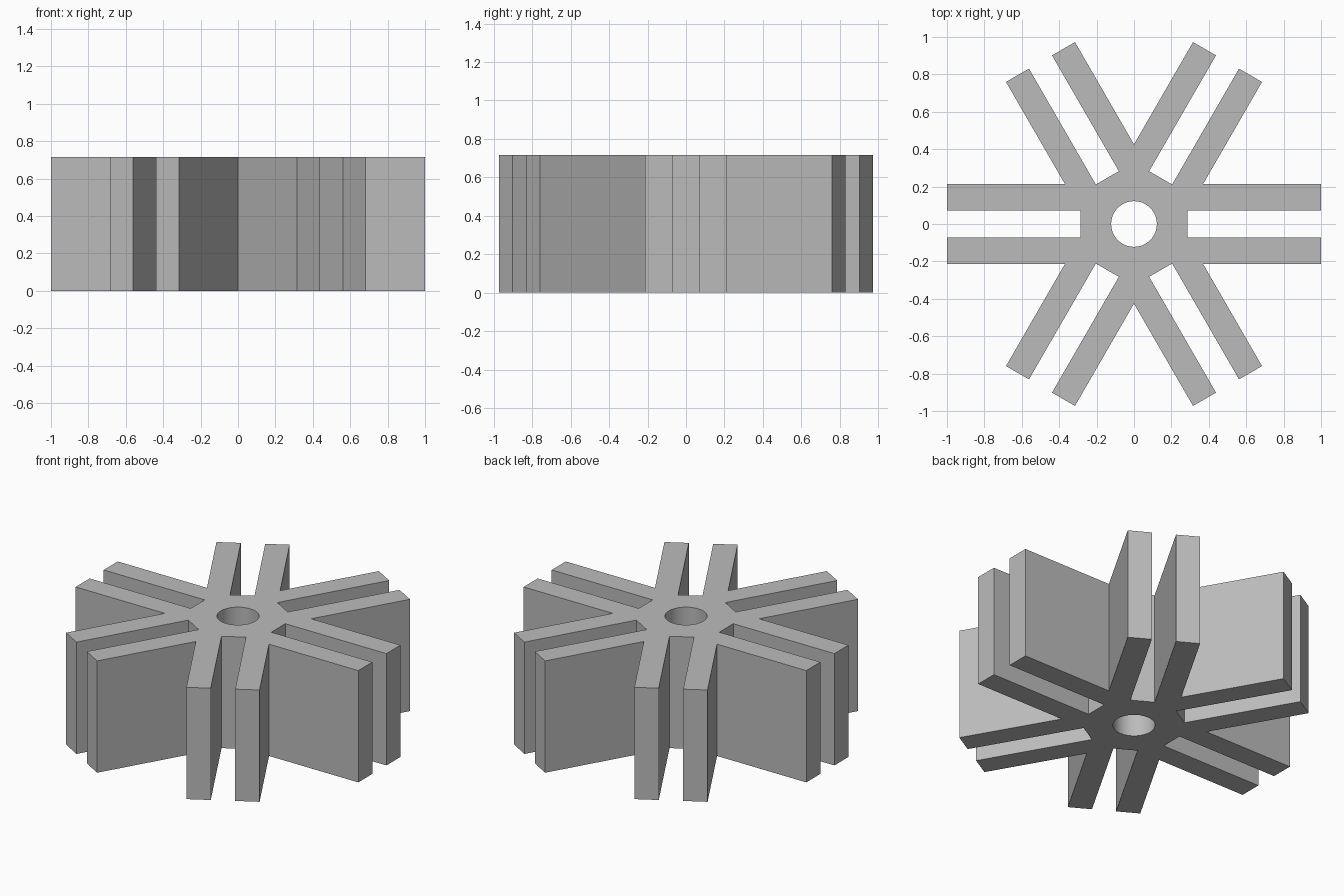
import bpy
import bmesh
from math import cos, sin, radians, tau
from mathutils import Matrix, Vector

if "Cube" in bpy.data.objects:
    bpy.data.objects.remove(bpy.data.objects["Cube"], do_unlink=True)

HEIGHT = 0.715
ARMS = 6
FIN_OUTER = 0.213     # half width of a pair of fins
SLOT = 0.071          # half width of the slot between them
SLOT_FLOOR = 0.285
BORE = 0.122
BORE_SIDES = 64

# Material
grey = bpy.data.materials.new("plain grey")
grey.use_nodes = True
colour = (0.5, 0.5, 0.5, 1)
grey.diffuse_color = colour
grey.node_tree.nodes["Principled BSDF"].inputs["Base Color"].default_value = colour

# Outline of one pair of fins, ending at the valley before the next pair
valley = FIN_OUTER / sin(radians(30))
sector = [(1, -FIN_OUTER), (1, -SLOT), (SLOT_FLOOR, -SLOT),
          (SLOT_FLOOR, SLOT), (1, SLOT), (1, FIN_OUTER),
          (valley * cos(radians(30)), FIN_OUTER)]
outline = []
for k in range(ARMS):
    turn = Matrix.Rotation(k * tau / ARMS, 3, 'Z')
    outline += [turn @ Vector((x, y, 0)) for x, y in sector]
bore = [Vector((BORE * cos(a * tau / BORE_SIDES), BORE * sin(a * tau / BORE_SIDES), 0))
        for a in range(BORE_SIDES)]

# Fill the profile around the bore and extrude it upwards
bm = bmesh.new()
for loop in (outline, bore):
    verts = [bm.verts.new(p) for p in loop]
    for i, v in enumerate(verts):
        bm.edges.new((v, verts[i - 1]))
bmesh.ops.triangle_fill(bm, edges=bm.edges[:], use_beauty=True, normal=(0, 0, 1))
result = bmesh.ops.extrude_face_region(bm, geom=bm.faces[:], use_keep_orig=True)
top = [g for g in result["geom"] if isinstance(g, bmesh.types.BMVert)]
bmesh.ops.translate(bm, verts=top, vec=(0, 0, HEIGHT))
bmesh.ops.recalc_face_normals(bm, faces=bm.faces[:])

mesh = bpy.data.meshes.new("finned_hub")
bm.to_mesh(mesh)
bm.free()
mesh.materials.append(grey)
hub = bpy.data.objects.new("finned_hub", mesh)
bpy.context.collection.objects.link(hub)

# Smooth bore, sharp fins
bpy.ops.object.select_all(action='DESELECT')
hub.select_set(True)
bpy.context.view_layer.objects.active = hub
bpy.ops.object.shade_smooth_by_angle(angle=radians(30))
